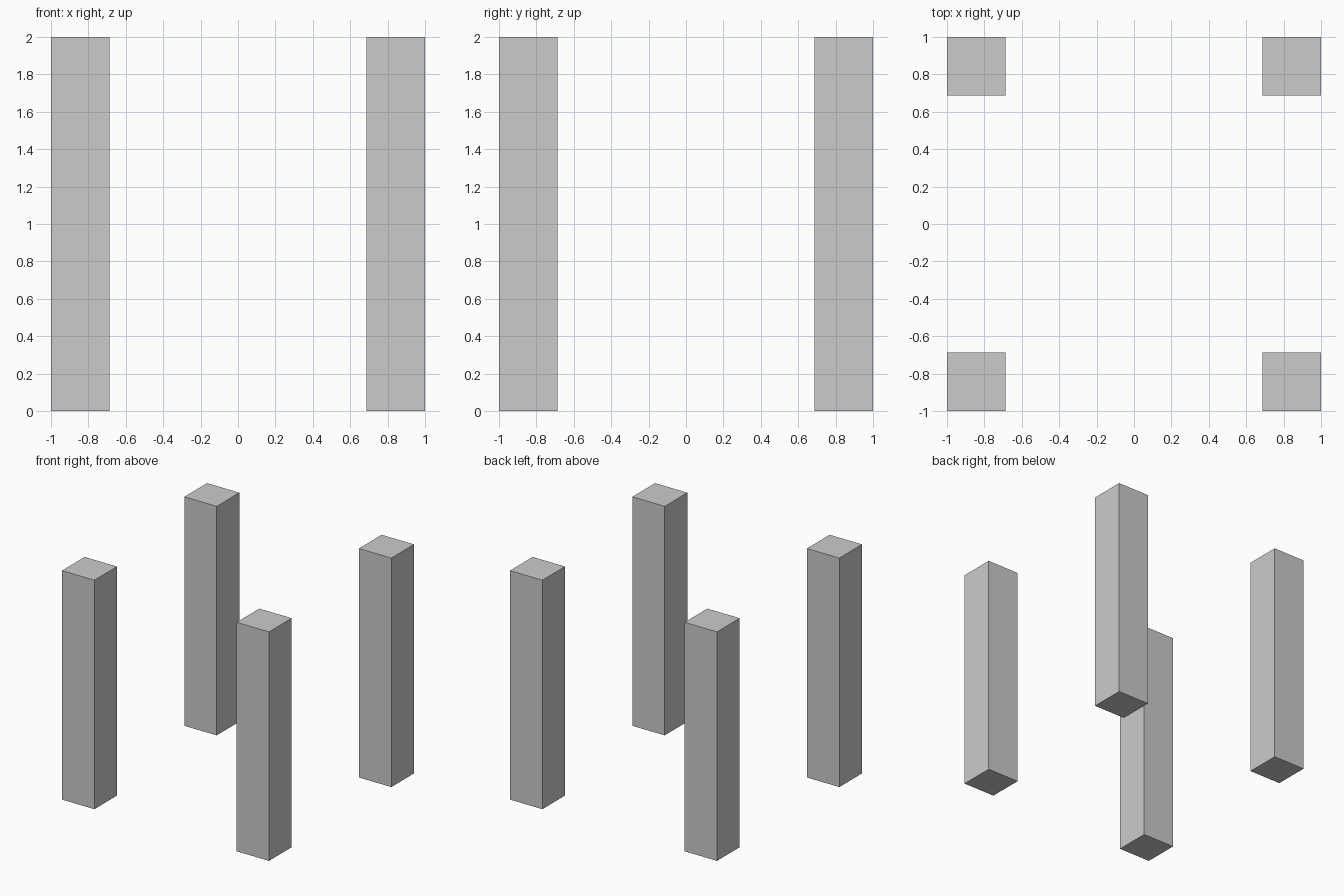
import bpy

if "Cube" in bpy.data.objects:
    bpy.data.objects.remove(bpy.data.objects["Cube"])

WIDTH = 0.3125           # square post section
HEIGHT = 2.0
OFFSET = 1.0 - WIDTH / 2  # post centre distance from each axis


def add_post(name, x, y):
    bpy.ops.mesh.primitive_cube_add(size=1, location=(x, y, HEIGHT / 2))
    post = bpy.context.object
    post.name = name
    post.scale = (WIDTH, WIDTH, HEIGHT)
    bpy.ops.object.transform_apply(location=False, rotation=False, scale=True)


# Four identical corner posts
for depth, sy in (("front", -1), ("back", 1)):
    for side, sx in (("left", -1), ("right", 1)):
        add_post(f"{depth}_{side}_post", sx * OFFSET, sy * OFFSET)
